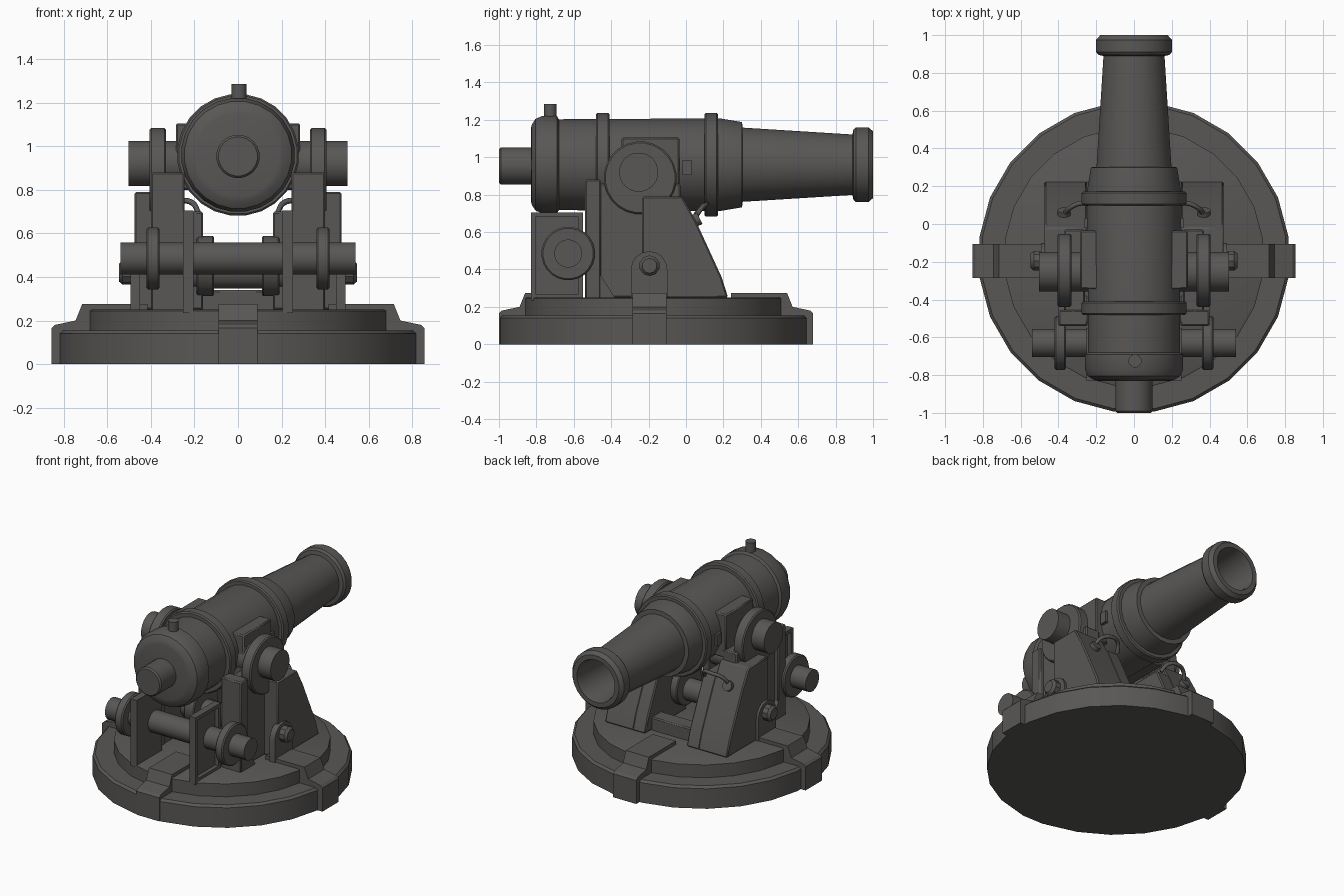
import bpy, bmesh, math
from mathutils import Vector, Matrix

if "Cube" in bpy.data.objects:
    bpy.data.objects.remove(bpy.data.objects["Cube"])

iron = bpy.data.materials.new("dark_iron")
iron.diffuse_color = (0.10, 0.095, 0.091, 1)
iron.use_nodes = True
iron.node_tree.nodes["Principled BSDF"].inputs["Base Color"].default_value = iron.diffuse_color


def finish(name, bm, mirror=False, bevel=0.0):
    bmesh.ops.recalc_face_normals(bm, faces=bm.faces)
    me = bpy.data.meshes.new(name)
    bm.to_mesh(me)
    bm.free()
    me.materials.append(iron)
    ob = bpy.data.objects.new(name, me)
    bpy.context.collection.objects.link(ob)
    if bevel:
        b = ob.modifiers.new("bevel", 'BEVEL')
        b.width, b.segments, b.limit_method = bevel, 1, 'ANGLE'
    if mirror:
        ob.modifiers.new("mirror", 'MIRROR')
    bpy.ops.object.select_all(action='DESELECT')
    ob.select_set(True)
    bpy.context.view_layer.objects.active = ob
    bpy.ops.object.shade_smooth_by_angle(angle=math.radians(32))
    return ob


def lathe(name, profile, centre, axis, segs=24, **kw):
    """Turn (distance along axis, radius) points round an axis, capping both ends."""
    bm = bmesh.new()
    ax = Vector(axis)
    rot = ax.to_track_quat('Z', 'Y').to_matrix()
    rings = []
    for t, r in profile:
        rings.append([bm.verts.new(Vector(centre) + rot @ Vector(
            (r * math.cos(a), r * math.sin(a), t)))
            for a in (2 * math.pi * (i + 0.5) / segs for i in range(segs))])
    for a, b in zip(rings, rings[1:]):
        for i in range(segs):
            j = (i + 1) % segs
            bm.faces.new((a[i], a[j], b[j], b[i]))
    bm.faces.new(rings[0])
    bm.faces.new(rings[-1])
    return finish(name, bm, **kw)


def rod(name, x0, x1, r, y, z, segs=20, mirror=True, bevel=0.0):
    return lathe(name, [(x0, r), (x1, r)], (0, y, z), (1, 0, 0), segs,
                 mirror=mirror, bevel=bevel)


def prism(name, pts, x0, x1, mirror=True, bevel=0.008, matrix=None):
    """Extrude a side outline of (y, z) points from x0 to x1."""
    bm = bmesh.new()
    f = bm.faces.new([bm.verts.new((x0, y, z)) for y, z in pts])
    ext = bmesh.ops.extrude_face_region(bm, geom=[f])["geom"]
    bmesh.ops.translate(bm, vec=(x1 - x0, 0, 0),
                        verts=[v for v in ext if isinstance(v, bmesh.types.BMVert)])
    if matrix:
        bm.transform(matrix)
    return finish(name, bm, mirror=mirror, bevel=bevel)


def box(name, x0, x1, y0, y1, z0, z1, **kw):
    return prism(name, [(y0, z0), (y1, z0), (y1, z1), (y0, z1)], x0, x1, **kw)


def tube(name, pts, r):
    """Bent round bar through a few points, mirrored to both sides."""
    cu = bpy.data.curves.new(name, 'CURVE')
    cu.dimensions = '3D'
    cu.bevel_depth, cu.bevel_resolution, cu.resolution_u = r, 1, 5
    cu.use_fill_caps = True
    cu.materials.append(iron)
    sp = cu.splines.new('BEZIER')
    sp.bezier_points.add(len(pts) - 1)
    for p, co in zip(sp.bezier_points, pts):
        p.co = co
        p.handle_left_type = p.handle_right_type = 'AUTO'
    ob = bpy.data.objects.new(name, cu)
    bpy.context.collection.objects.link(ob)
    ob.modifiers.new("mirror", 'MIRROR')


# Round two-step base
CY = -0.175
lathe("base_lower", [(0, 0.825), (0.14, 0.825), (0.155, 0.81)], (0, CY, 0), (0, 0, 1), 24)
lathe("base_upper", [(0.15, 0.69), (0.245, 0.69), (0.25, 0.68)], (0, CY, 0), (0, 0, 1), 24)

# Four straps folded over the base steps
strap = [(0.4, 0), (0.84, 0), (0.84, 0.165), (0.825, 0.18), (0.73, 0.20), (0.70, 0.275), (0.4, 0.275)]
for i, (name, off) in enumerate([("front", (0, -0.16)), ("left", (-0.015, -0.195)),
                                 ("back", (0, -0.16)), ("right", (0.015, -0.195))]):
    m = Matrix.Translation((off[0], off[1], 0)) @ Matrix.Rotation(math.pi / 2 * i, 4, 'Z')
    prism("strap_" + name, strap, -0.09, 0.09, mirror=False, bevel=0, matrix=m)

# Barrel with breech, bands, muzzle and hollow bore
AZ = 0.96
lathe("barrel", [(-0.83, 0.19), (-0.825, 0.215), (-0.805, 0.247), (-0.77, 0.262), (-0.69, 0.262),
                 (-0.68, 0.245), (0.18, 0.25), (0.30, 0.23), (0.302, 0.20), (0.89, 0.163),
                 (0.895, 0.19), (0.91, 0.202), (0.975, 0.202), (1.0, 0.18),
                 (1.0, 0.148), (0.97, 0.14), (0.55, 0.13)], (0, 0, AZ), (0, 1, 0))
for name, y in (("rear_band", -0.445), ("front_band", 0.135)):
    lathe(name, [(y - 0.036, 0.24), (y - 0.036, 0.272), (y - 0.028, 0.28),
                 (y + 0.028, 0.28), (y + 0.036, 0.272), (y + 0.036, 0.24)], (0, 0, AZ), (0, 1, 0))
lathe("breech_knob", [(-1.0, 0.09), (-0.99, 0.1), (-0.80, 0.1)], (0, 0, 0.953), (0, 1, 0), 20)
lathe("vent_pin", [(1.18, 0.035), (1.285, 0.035)], (0.005, -0.725, 0), (0, 0, 1), 12)

# Trunnions: block, disc and end stub
box("trunnion_block", 0.16, 0.285, -0.345, -0.035, 0.80, 1.105)
rod("trunnion_disc", 0.33, 0.405, 0.195, -0.245, 0.89, 24, bevel=0.008)
rod("trunnion_stub", 0.2, 0.503, 0.105, -0.253, 0.92, 20)

# Carriage cheeks: sloped front blocks, inner walls and rear posts
prism("cheek_outer", [(-0.235, 0.25), (0.225, 0.25), (0.19, 0.36), (0.05, 0.665),
                      (-0.02, 0.79), (-0.235, 0.79)], 0.25, 0.475)
prism("cheek_inner", [(-0.235, 0.25), (0.225, 0.25), (0.19, 0.36), (0.05, 0.665),
                      (0.03, 0.70), (-0.235, 0.70)], 0.16, 0.26)
box("cheek_wall", 0.26, 0.37, -0.47, -0.03, 0.25, 0.86)
box("rear_post", 0.245, 0.40, -0.54, -0.455, 0.24, 0.88)
prism("post_foot", [(-0.46, 0.25), (-0.38, 0.25), (-0.46, 0.375)], 0.25, 0.40, bevel=0)
box("front_transom", -0.17, 0.17, 0.04, 0.15, 0.24, 0.34, mirror=False)

# Lower cross axle with inner collars, rounded lugs and bolt heads
rod("lower_axle", -0.3, 0.3, 0.075, -0.195, 0.42, 16, mirror=False)
rod("axle_collar", 0.11, 0.19, 0.14, -0.195, 0.45, 20, bevel=0.006)
lug = [(-0.295, 0.25), (-0.1, 0.25)] + [
    (-0.1975 + 0.0975 * math.cos(a), 0.40 + 0.0975 * math.sin(a))
    for a in (math.pi * k / 8 for k in range(9))]
prism("bolt_lug", lug, 0.45, 0.492, bevel=0)
lathe("bolt_head", [(0.48, 0.055), (0.53, 0.055), (0.547, 0.04)], (0, -0.195, 0.42),
      (1, 0, 0), 10, mirror=True)

# Rear roller: cross shaft, wheels and framed side plates
rod("roller_shaft", -0.54, 0.54, 0.075, -0.63, 0.485, 20, mirror=False)
rod("roller_wheel", 0.36, 0.42, 0.143, -0.63, 0.485, 24, bevel=0.008)
box("roller_plate", 0.205, 0.225, -0.83, -0.55, 0.235, 0.705, bevel=0)
for name, y0, y1, z0, z1 in (("rear", -0.83, -0.805, 0.235, 0.705), ("front", -0.575, -0.55, 0.235, 0.705),
                             ("top", -0.81, -0.57, 0.68, 0.705), ("bottom", -0.81, -0.57, 0.235, 0.27)):
    box("plate_rim_" + name, 0.205, 0.252, y0, y1, z0, z1, bevel=0)

# Tie bars from the cheeks to the barrel, with their eye plates and lugs
tube("tie_bar", [(0.37, 0.05, 0.68), (0.34, 0.085, 0.73), (0.27, 0.11, 0.75),
                 (0.21, 0.09, 0.74), (0.18, 0.05, 0.69)], 0.013)
lathe("tie_eye", [(-0.01, 0.035), (0.02, 0.035)], (0.37, 0.055, 0.665),
      Vector((0, 0.9, 0.43)).normalized(), 12, mirror=True)
box("barrel_lug", 0.2, 0.262, -0.02, 0.03, 0.905, 0.985, bevel=0)
